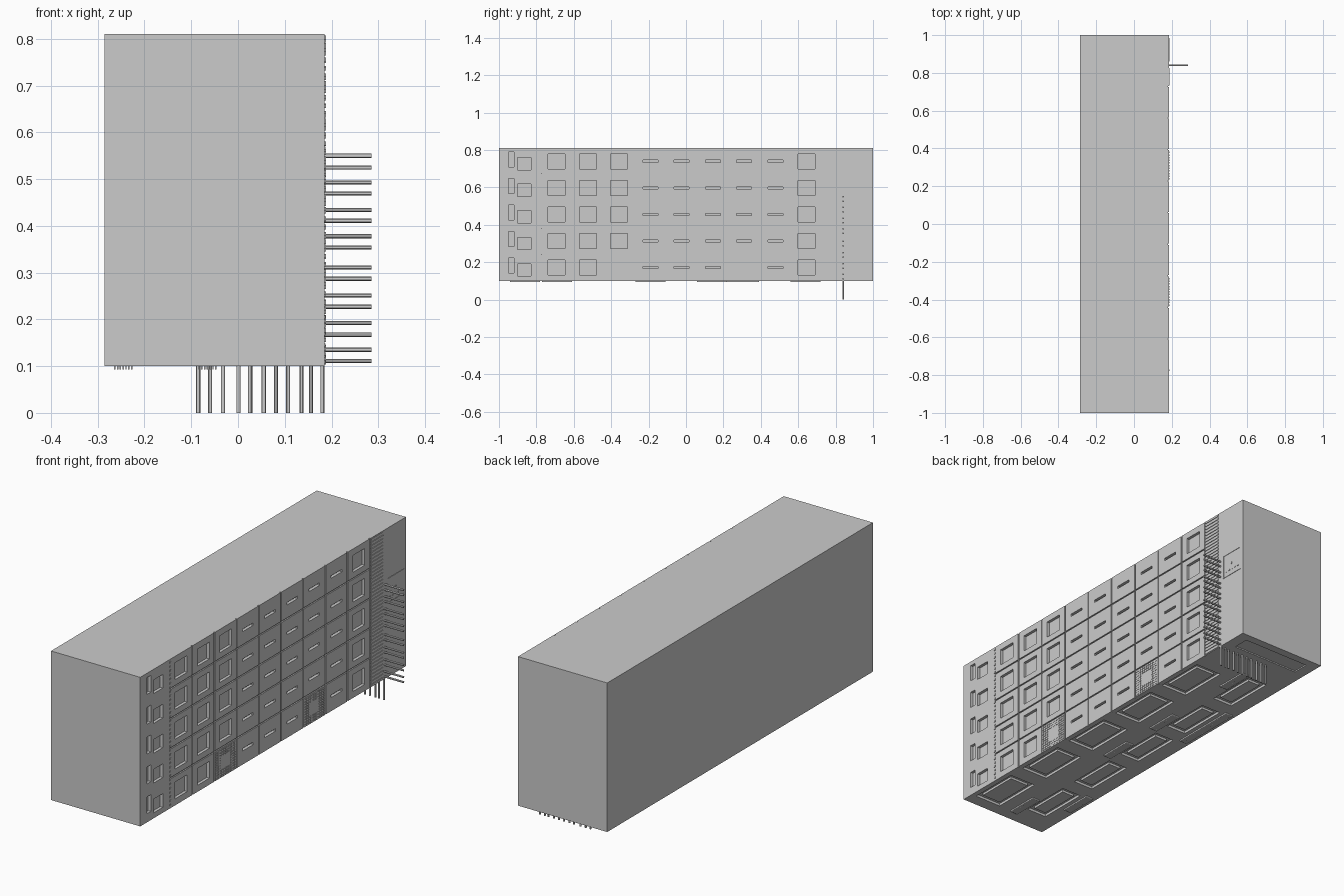
import bpy, bmesh
from mathutils import Matrix, Vector

if "Cube" in bpy.data.objects:
    bpy.data.objects.remove(bpy.data.objects["Cube"])

X0, X1, Z0, Z1 = -0.285, 0.185, 0.10, 0.81
D = 0.014  # recess depth


def add_box(bm, x0, x1, y0, y1, z0, z1):
    m = Matrix.Translation(((x0 + x1) / 2, (y0 + y1) / 2, (z0 + z1) / 2))
    m = m @ Matrix.Diagonal((x1 - x0, y1 - y0, z1 - z0, 1))
    bmesh.ops.create_cube(bm, size=1, matrix=m)


def make(name, boxes):
    bm = bmesh.new()
    for b in boxes:
        add_box(bm, *b)
    me = bpy.data.meshes.new(name)
    bm.to_mesh(me)
    bm.free()
    ob = bpy.data.objects.new(name, me)
    bpy.context.collection.objects.link(ob)
    return ob


def carve(target, boxes):
    cutter = make("cutter", boxes)
    mod = target.modifiers.new("carve", 'BOOLEAN')
    mod.operation, mod.solver, mod.object = 'DIFFERENCE', 'EXACT', cutter
    mod.use_self = True
    bpy.context.view_layer.objects.active = target
    bpy.ops.object.modifier_apply(modifier=mod.name)
    bpy.data.objects.remove(cutter)


# Main block
block = make("main_block", [(X0, X1, -1, 1, Z0, Z1)])

# Side wall: panel grid, recessed windows and slots
def side(y0, y1, z0, z1, d=D):
    return (X1 - d, X1 + 0.05, y0, y1, z0, z1)

Y_START, PITCH, COLS, ROWS = -0.775, 0.167, 9, 5
Y_END = Y_START + PITCH * COLS
RH = (Z1 - Z0) / ROWS
GRILLES = ((2, 0), (6, 0))
grooves = [side(Y_START + c * PITCH - 0.003, Y_START + c * PITCH + 0.003, Z0 - 0.05, Z1 + 0.05, 0.006)
           for c in range(1, COLS + 1)]
grooves += [side(Y_START, Y_END, Z0 + r * RH - 0.003, Z0 + r * RH + 0.003, 0.006)
            for r in range(1, ROWS)]
carve(block, grooves)

holes = []
for r in range(ROWS):
    zc = Z0 + (r + 0.5) * RH
    for c in range(COLS):
        yc = Y_START + (c + 0.5) * PITCH
        if (c, r) in GRILLES:
            continue
        if c in (0, 1, 2, 8):
            holes.append(side(yc - 0.045, yc + 0.045, zc - 0.04, zc + 0.04))
        else:
            holes.append(side(yc - 0.04, yc + 0.04, zc - 0.006, zc + 0.006))
    # end column recesses
    holes.append(side(-0.90, -0.83, zc - 0.045, zc + 0.02))
    holes.append(side(-0.95, -0.92, zc - 0.03, zc + 0.05))
carve(block, holes)

# Underside: shallow panel recesses, leaving raised islands
def under(x0, x1, y0, y1, d=0.012):
    return (x0, x1, y0, y1, Z0 - 0.05, Z0 + d)

bays, islands = [], []
for i in range(5):
    y0 = -0.94 + i * 0.333
    for x0, x1, dy in ((0.02, 0.16, 0), (-0.205, -0.10, 0.06)):
        a, b = y0 + dy, y0 + dy + 0.25
        bays.append(under(x0, x1, a, b))
        islands.append((x0 + 0.02, x1 - 0.02, a + 0.025, b - 0.025, Z0 + 0.001, Z0 + 0.02))
bays.append(under(-0.23, 0.13, 0.88, 0.96, 0.006))
carve(block, bays)
make("underside_islands", islands)

# Underside ridge combs
ridges = []
for xs, spans in ((-0.265, ((-0.77, -0.61), (0.06, 0.39))),
                  (-0.085, ((-0.94, -0.78), (-0.27, -0.11), (0.06, 0.22), (0.56, 0.72)))):
    for y0, y1 in spans:
        for k in range(7):
            x = xs + k * 0.006
            ridges.append((x, x + 0.003, y0, y1, Z0 - 0.007, Z0 + 0.005))
make("underside_ridges", ridges)

# Ribbed vertical strip on the side wall
n = 44
step = (Z1 - Z0) / n
make("ribbed_strip", [(X1 - 0.005, X1 + 0.003, Y_END + 0.006, 0.825, Z0 + (k + 0.2) * step, Z0 + (k + 0.8) * step)
                      for k in range(n)])

# Row of small studs beside the end column
make("stud_row", [(X1 - 0.005, X1 + 0.003, -0.779, -0.771, Z0 + 0.012 + k * 0.02, Z0 + 0.020 + k * 0.02)
                  for k in range(35)])

# Two studded grilles around a plain square
studs = []
for c, r in GRILLES:
    ya, za = Y_START + c * PITCH + 0.008, Z0 + r * RH + 0.006
    for i in range(11):
        for j in range(11):
            if 3 <= i <= 7 and 3 <= j <= 7:
                continue
            y, z = ya + i * 0.014, za + j * 0.012
            studs.append((X1 - 0.004, X1 + 0.002, y, y + 0.008, z, z + 0.006))
make("grille_studs", studs)

# Thin outlined control panel
ya, yb, za, zb, t = 0.86, 0.985, 0.45, 0.57, 0.005
px = (X1 - 0.004, X1 + 0.002)
panel = [px + (ya, yb, za, za + t), px + (ya, yb, zb - t, zb),
         px + (ya, ya + t, za + t, zb - t), px + (yb - t, yb, za + t, zb - t),
         (X1 - 0.004, X1 + 0.003, 0.917, 0.923, 0.505, 0.515)]
panel += [px + (0.88 + k * 0.02, 0.888 + k * 0.02, 0.475, 0.48) for k in range(5)]
make("outlined_panel", panel)

# Pins: round rods out of the side wall and down from the underside
def pins(name, segs):
    bm = bmesh.new()
    for a, b in segs:
        a, b = Vector(a), Vector(b)
        rot = Vector((0, 0, 1)).rotation_difference(b - a).to_matrix().to_4x4()
        bmesh.ops.create_cone(bm, cap_ends=True, segments=12, radius1=0.0045, radius2=0.0045,
                              depth=(b - a).length, matrix=Matrix.Translation((a + b) / 2) @ rot)
    me = bpy.data.meshes.new(name)
    bm.to_mesh(me)
    bm.free()
    ob = bpy.data.objects.new(name, me)
    bpy.context.collection.objects.link(ob)
    bpy.ops.object.select_all(action='DESELECT')
    ob.select_set(True)
    bpy.context.view_layer.objects.active = ob
    bpy.ops.object.shade_smooth_by_angle()

side_z = (.111, .135, .167, .192, .227, .251, .287, .311, .354, .378, .411, .434, .469, .493, .525, .55)
foot_x = (-.085, -.06, -.032, .001, .026, .055, .081, .107, .136, .156, .181)
pins("side_pins", [((X1 - 0.01, 0.84, z), (0.285, 0.84, z)) for z in side_z])
pins("foot_pins", [((x, 0.84, 0), (x, 0.84, Z0 + 0.01)) for x in foot_x])
